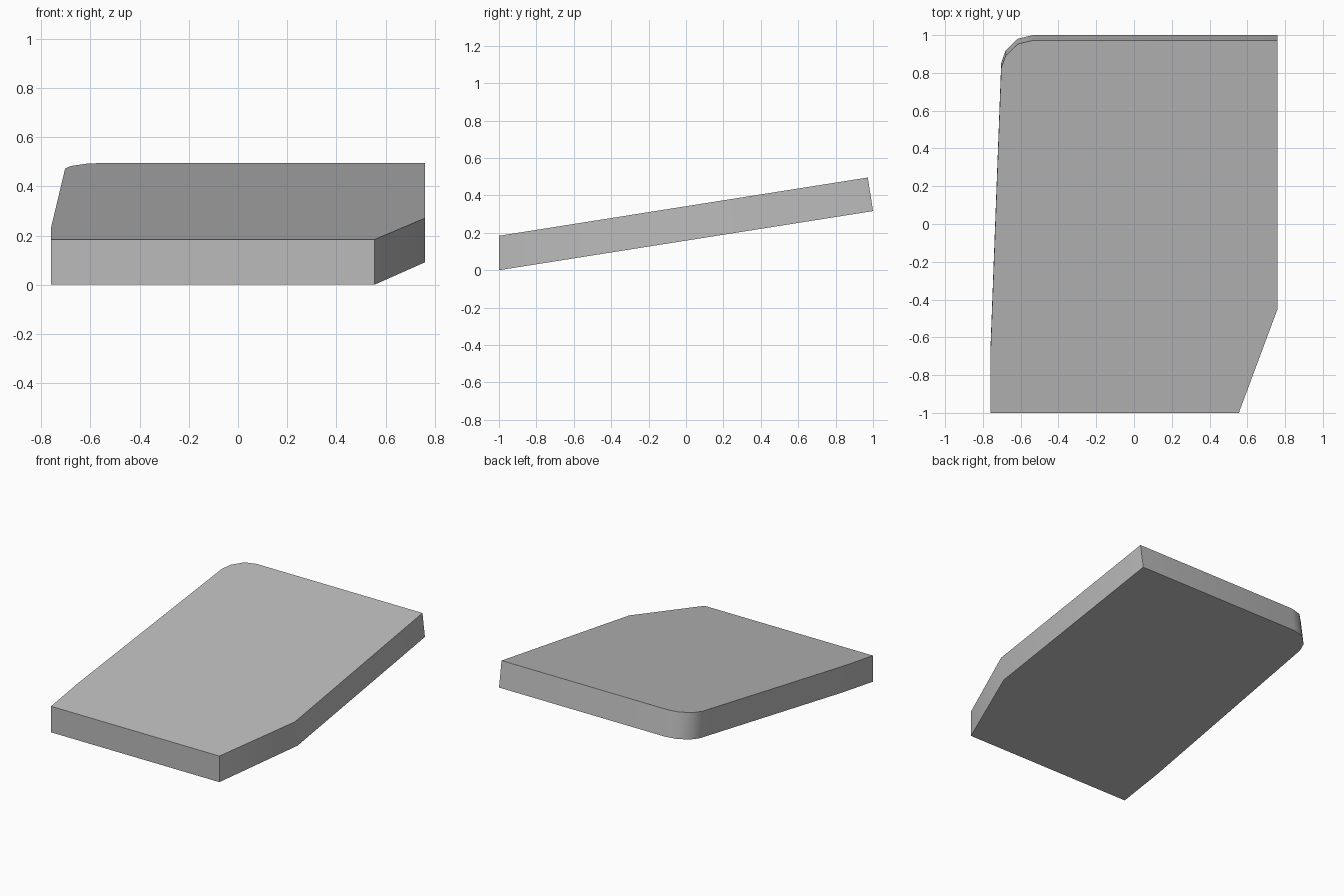
import bpy
import bmesh

cube = bpy.data.objects.get("Cube")
if cube:
    bpy.data.objects.remove(cube, do_unlink=True)

# Plain grey material
grey = bpy.data.materials.new("plain grey")
grey.use_nodes = True
colour = (0.5, 0.5, 0.5, 1)
grey.diffuse_color = colour
grey.node_tree.nodes["Principled BSDF"].inputs["Base Color"].default_value = colour

# Slab outline: clipped front left corner, rounded back right corner
FRONT, BACK = -1.0, 0.972
outline = [(-0.76, FRONT), (0.555, FRONT), (0.76, -0.45), (0.76, BACK),
           (-0.535, BACK), (-0.615, 0.953), (-0.68, 0.89), (-0.703, 0.825),
           (-0.76, -0.69)]
SLOPE, THICKNESS, LEAN = 0.158, 0.184, 0.028

bm = bmesh.new()
top, bottom = [], []
for x, y in outline:
    top.append(bm.verts.new((x, y, THICKNESS + SLOPE * (y - FRONT))))
    # The sides stand square to the slope, the front edge is upright
    low_y = y if y == FRONT else y + LEAN
    bottom.append(bm.verts.new((x, low_y, SLOPE * (low_y - FRONT))))

bm.faces.new(top)
bm.faces.new(reversed(bottom))
for i in range(len(top)):
    j = (i + 1) % len(top)
    bm.faces.new((bottom[i], bottom[j], top[j], top[i]))
bmesh.ops.recalc_face_normals(bm, faces=bm.faces)

mesh = bpy.data.meshes.new("sloping_slab")
bm.to_mesh(mesh)
bm.free()
mesh.materials.append(grey)
slab = bpy.data.objects.new("sloping_slab", mesh)
bpy.context.collection.objects.link(slab)

# Smooth the rounded corner, keep the rims sharp
bpy.ops.object.select_all(action="DESELECT")
slab.select_set(True)
bpy.context.view_layer.objects.active = slab
bpy.ops.object.shade_smooth_by_angle(angle=0.56)
